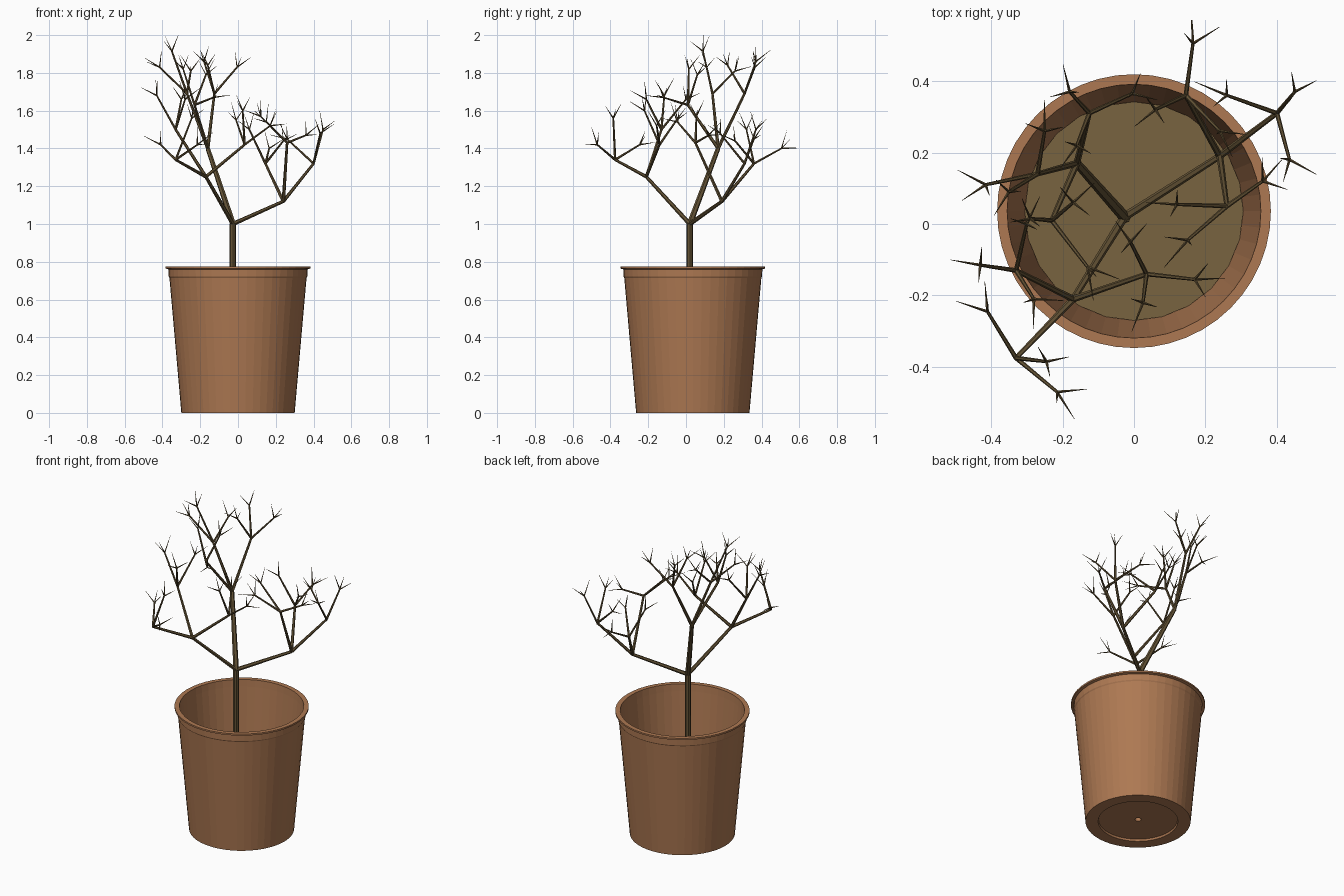
import bpy, bmesh, math, random
from mathutils import Vector

if "Cube" in bpy.data.objects:
    bpy.data.objects.remove(bpy.data.objects["Cube"])

random.seed(4)
CY = 0.036  # pot centre in y


def material(name, rgb):
    m = bpy.data.materials.new(name)
    m.diffuse_color = (*rgb, 1)
    m.use_nodes = True
    m.node_tree.nodes["Principled BSDF"].inputs["Base Color"].default_value = m.diffuse_color
    return m


clay = material("terracotta", (0.42, 0.19, 0.085))
earth = material("earth", (0.19, 0.125, 0.05))
bark = material("bark", (0.125, 0.085, 0.035))


def finish(bm, name, mat):
    bmesh.ops.recalc_face_normals(bm, faces=bm.faces)
    me = bpy.data.meshes.new(name)
    bm.to_mesh(me)
    bm.free()
    ob = bpy.data.objects.new(name, me)
    ob.data.materials.append(mat)
    bpy.context.collection.objects.link(ob)
    return ob


def lathe(name, profile, sides, mat):
    bm = bmesh.new()
    vs = [bm.verts.new((r, CY, z)) for r, z in profile]
    es = [bm.edges.new(p) for p in zip(vs, vs[1:])]
    bmesh.ops.spin(bm, geom=vs + es, cent=(0, CY, 0), axis=(0, 0, 1),
                   angle=2 * math.pi, steps=sides, use_duplicate=False)
    bmesh.ops.remove_doubles(bm, verts=bm.verts, dist=1e-4)
    return finish(bm, name, mat)


# Pot with flared lip, inner wall and recessed foot
lathe("pot", [(0.018, 0.19), (0.018, 0.012), (0.225, 0.012), (0.228, 0), (0.30, 0),
              (0.363, 0.715), (0.367, 0.722), (0.368, 0.76), (0.383, 0.764),
              (0.383, 0.774), (0.355, 0.774), (0.352, 0.73), (0.303, 0.19),
              (0.018, 0.19)], 48, clay)

# Soil
lathe("soil", [(0, 0.22), (0.306, 0.22)], 24, earth)


def branch(bm, a, b, r0, r1, sides=6):
    a, b = Vector(a), Vector(b)
    q = (b - a).to_track_quat('Z', 'Y')
    rings = []
    for p, r in ((a, r0), (b, r1)):
        rings.append([bm.verts.new(p + q @ Vector((r * math.cos(t), r * math.sin(t), 0)))
                      for t in (2 * math.pi * i / sides for i in range(sides))])
    for i in range(sides):
        j = (i + 1) % sides
        bm.faces.new((rings[0][i], rings[0][j], rings[1][j], rings[1][i]))
    bm.faces.new(rings[1])


def twigs(bm, a, b):
    # three pointed twigs fanning out from the end of a branch
    d = (Vector(b) - Vector(a)).normalized()
    axis = (d + Vector((0, 0, 0.35))).normalized()
    u = axis.orthogonal().normalized()
    v = axis.cross(u)
    start = random.uniform(0, 2 * math.pi)
    for k in range(3):
        t = start + k * 2 * math.pi / 3 + random.uniform(-0.3, 0.3)
        spread = random.uniform(0.6, 0.95)
        w = (axis + spread * (math.cos(t) * u + math.sin(t) * v)).normalized()
        branch(bm, b, Vector(b) + w * random.uniform(0.075, 0.105), 0.0042, 0.0006, 4)


# Each limb: fork point, then boughs with their own end points
right_limb = ((0.24, 0.19, 1.12), [
    ((0.40, 0.31, 1.32), [(0.45, 0.37, 1.50), (0.435, 0.18, 1.48), (0.26, 0.36, 1.45)]),
    ((0.145, 0.36, 1.32), [(0.165, 0.505, 1.40), (0.06, 0.32, 1.50), (0.24, 0.26, 1.44)]),
    ((0.26, 0.05, 1.43), [(0.12, 0.055, 1.57), (0.15, -0.045, 1.54), (0.36, 0.12, 1.47)])])
front_limb = ((-0.17, -0.21, 1.25), [
    ((-0.33, -0.375, 1.34), [(-0.41, -0.245, 1.42), (-0.245, -0.385, 1.56), (-0.215, -0.47, 1.42)]),
    ((0.035, -0.14, 1.42), [(0.025, -0.22, 1.60), (0.17, -0.155, 1.52), (-0.01, -0.05, 1.55)]),
    ((-0.33, -0.13, 1.50), [(-0.43, -0.115, 1.68), (-0.28, -0.21, 1.66), (-0.30, 0.0, 1.66)])])
back_limb = ((-0.16, 0.17, 1.40), [
    ((-0.27, 0.14, 1.69), [(-0.415, 0.11, 1.83), (-0.35, 0.09, 1.915), (-0.25, 0.26, 1.81)]),
    ((-0.125, 0.31, 1.69), [(-0.005, 0.365, 1.83), (-0.18, 0.37, 1.86), (-0.16, 0.22, 1.84)]),
    ((-0.23, 0.01, 1.63), [(-0.13, -0.12, 1.67), (-0.17, 0.06, 1.79), (-0.29, 0.015, 1.82)])])

# Trunk
fork = (-0.027, 0.02, 1.0)
bm = bmesh.new()
branch(bm, (-0.027, 0.02, 0.2), fork, 0.019, 0.017, 8)
finish(bm, "trunk", bark)

# Limbs with boughs, small branches and twigs
for name, (knee, boughs) in (("right_limb", right_limb), ("front_limb", front_limb),
                             ("back_limb", back_limb)):
    bm = bmesh.new()
    r = 0.016 if name == "back_limb" else 0.012
    branch(bm, fork, knee, r, r * 0.75)
    for elbow, ends in boughs:
        branch(bm, knee, elbow, 0.0095, 0.0068)
        for end in ends:
            branch(bm, elbow, end, 0.0066, 0.0045)
            twigs(bm, elbow, end)
    finish(bm, name, bark)
